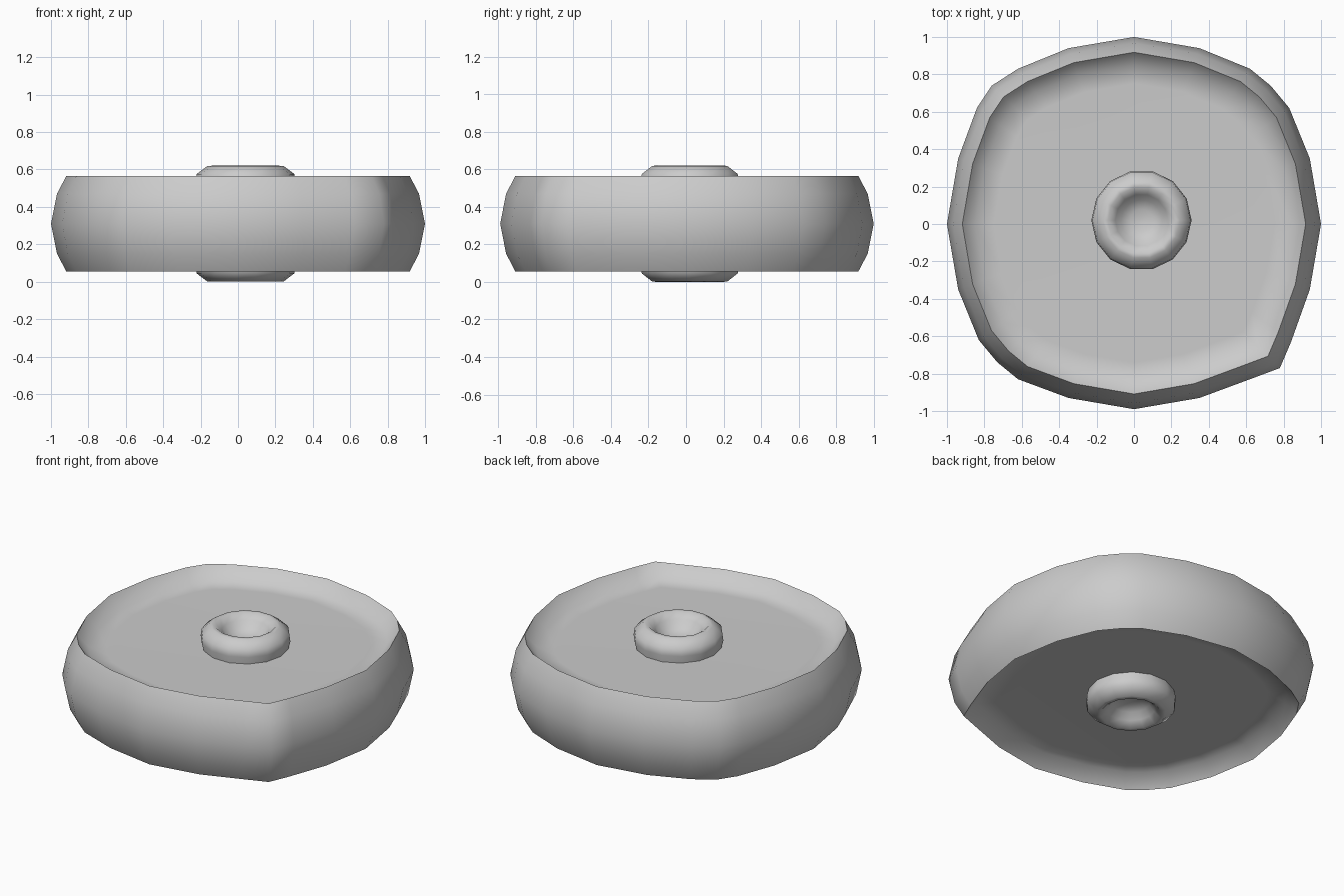
import bpy, bmesh, math

if "Cube" in bpy.data.objects:
    bpy.data.objects.remove(bpy.data.objects["Cube"])

MID = 0.31  # height of the mirror plane


def lathe(name, outline, profile, centre=(0.0, 0.0)):
    """Sweep a (scale, height) profile around a closed outline, capping both ends."""
    bm = bmesh.new()
    rings = [[bm.verts.new((centre[0] + x * s, centre[1] + y * s, MID + h))
              for x, y in outline] for s, h in profile]
    n = len(outline)
    for a, b in zip(rings, rings[1:]):
        for i in range(n):
            j = (i + 1) % n
            bm.faces.new((a[i], a[j], b[j], b[i]))
    bm.faces.new(rings[0][::-1])
    bm.faces.new(rings[-1])
    bmesh.ops.recalc_face_normals(bm, faces=bm.faces)
    mesh = bpy.data.meshes.new(name)
    bm.to_mesh(mesh)
    bm.free()
    obj = bpy.data.objects.new(name, mesh)
    bpy.context.collection.objects.link(obj)
    bpy.context.view_layer.objects.active = obj
    obj.select_set(True)
    bpy.ops.object.shade_smooth_by_angle(angle=math.radians(62))
    obj.select_set(False)
    return obj


def mirrored(half):
    """Extend an upper half profile (equator to centre) below the mirror plane."""
    return [(s, -h) for s, h in reversed(half)] + [(s, h) for s, h in half if h > 0]


# Worn, rounded-square wheel with one sharper corner
wheel_outline = [
    (1, 0), (0.94, 0.35), (0.83, 0.62), (0.73, 0.74), (0.62, 0.83), (0.35, 0.94),
    (0, 1), (-0.35, 0.94), (-0.62, 0.83), (-0.76, 0.74), (-0.84, 0.62), (-0.94, 0.35),
    (-1, 0), (-0.94, -0.35), (-0.83, -0.62), (-0.73, -0.74), (-0.62, -0.83), (-0.35, -0.93),
    (0, -0.99), (0.35, -0.93), (0.62, -0.83), (0.78, -0.77), (0.84, -0.63), (0.94, -0.35)]
wheel_half = [(1.0, 0.0), (0.968, 0.16), (0.918, 0.255), (0.85, 0.175), (0.75, 0.172)]
lathe("wheel", wheel_outline, mirrored(wheel_half))

# Rounded hub with a dimple at each end, slightly off centre
circle = [(math.cos(math.tau * i / 14), math.sin(math.tau * i / 14)) for i in range(14)]
hub_half = [(0.25, 0.15), (0.268, 0.22), (0.262, 0.265), (0.205, 0.308), (0.18, 0.31),
            (0.14, 0.275), (0.11, 0.235), (0.06, 0.215), (0.01, 0.21)]
lathe("hub", circle, mirrored(hub_half), centre=(0.04, 0.02))
